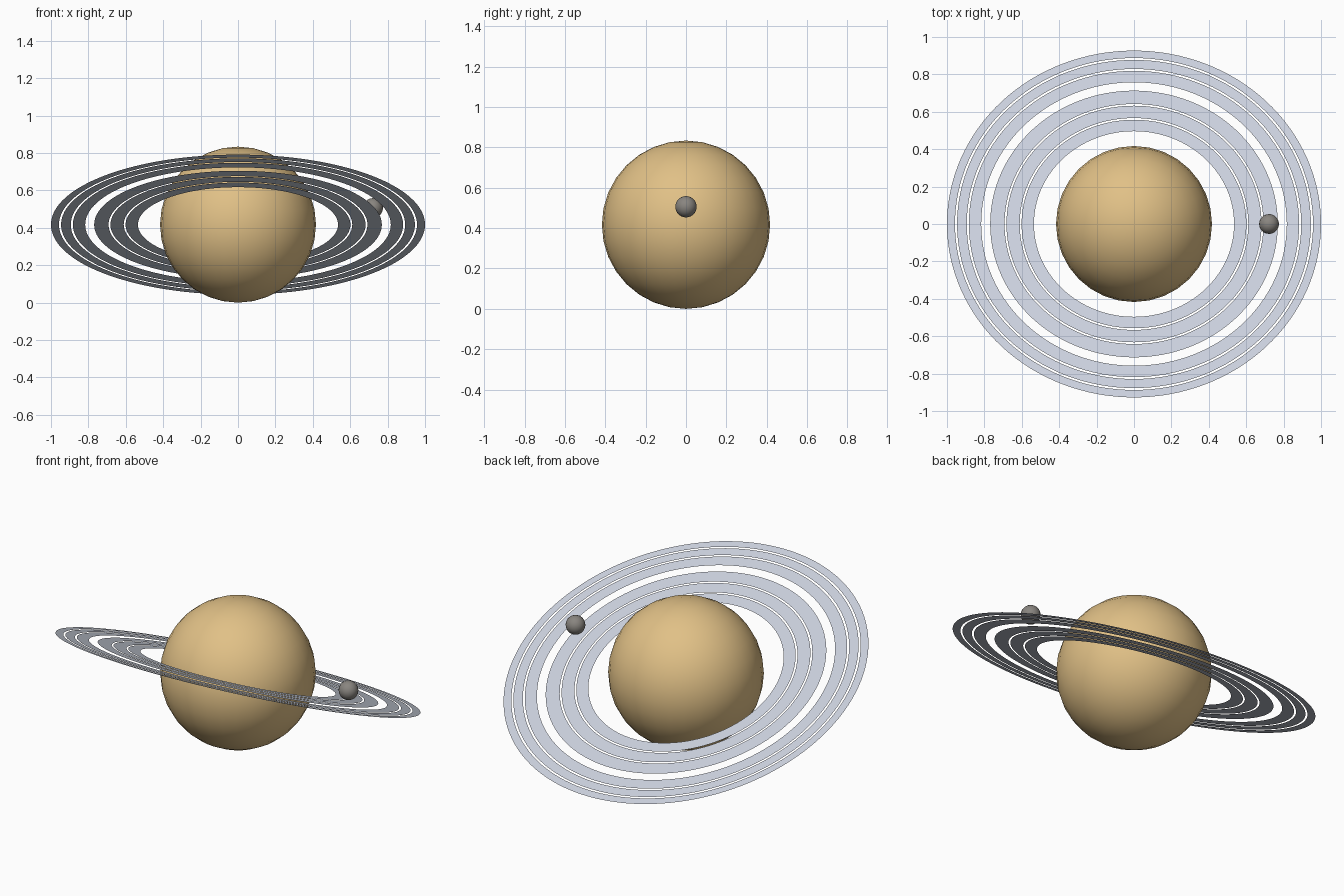
import bpy
import bmesh
from math import radians, sin, cos, tau

default = bpy.data.objects.get("Cube")
if default:
    bpy.data.objects.remove(default, do_unlink=True)

PLANET_RADIUS = 0.417
TILT = radians(-22)
RING_STEPS = 128


def material(name, rgb):
    mat = bpy.data.materials.new(name)
    mat.use_nodes = True
    colour = (*rgb, 1)
    mat.diffuse_color = colour
    mat.node_tree.nodes["Principled BSDF"].inputs["Base Color"].default_value = colour
    return mat


def add_object(name, bm, mat, location, tilt=0.0):
    mesh = bpy.data.meshes.new(name)
    bm.to_mesh(mesh)
    bm.free()
    mesh.materials.append(mat)
    mesh.shade_smooth()
    obj = bpy.data.objects.new(name, mesh)
    obj.location = location
    obj.rotation_euler.x = tilt
    bpy.context.collection.objects.link(obj)
    return obj


def sphere(name, radius, segments, mat, location):
    bm = bmesh.new()
    bmesh.ops.create_uvsphere(bm, u_segments=segments, v_segments=segments // 2, radius=radius)
    return add_object(name, bm, mat, location)


def flat_ring(name, inner, outer, mat):
    """Paper-thin annulus facing up, tilted around the planet centre."""
    bm = bmesh.new()
    loops = [
        [bm.verts.new((r * cos(tau * i / RING_STEPS), r * sin(tau * i / RING_STEPS), 0))
         for i in range(RING_STEPS)]
        for r in (inner, outer)
    ]
    for i in range(RING_STEPS):
        j = (i + 1) % RING_STEPS
        bm.faces.new((loops[0][i], loops[1][i], loops[1][j], loops[0][j]))
    return add_object(name, bm, mat, (0, 0, PLANET_RADIUS), TILT)


sand = material("sandy tan", (0.75, 0.53, 0.24))
ice = material("pale ice grey", (0.60, 0.64, 0.73))
stone = material("stone grey", (0.25, 0.235, 0.215))

# Planet and its small moon
sphere("planet", PLANET_RADIUS, 32, sand, (0, 0, PLANET_RADIUS))
sphere("moon", 0.053, 24, stone, (0.722, 0, 0.506))

# Two groups of three ring bands, with narrow gaps inside each group
bands = {
    "inner_ring": [(0.535, 0.601), (0.611, 0.682), (0.692, 0.769)],
    "outer_ring": [(0.817, 0.883), (0.894, 0.946), (0.957, 1.0)],
}
for group, radii in bands.items():
    for number, (inner, outer) in enumerate(radii, 1):
        flat_ring(f"{group}_band_{number}", inner, outer, ice)
